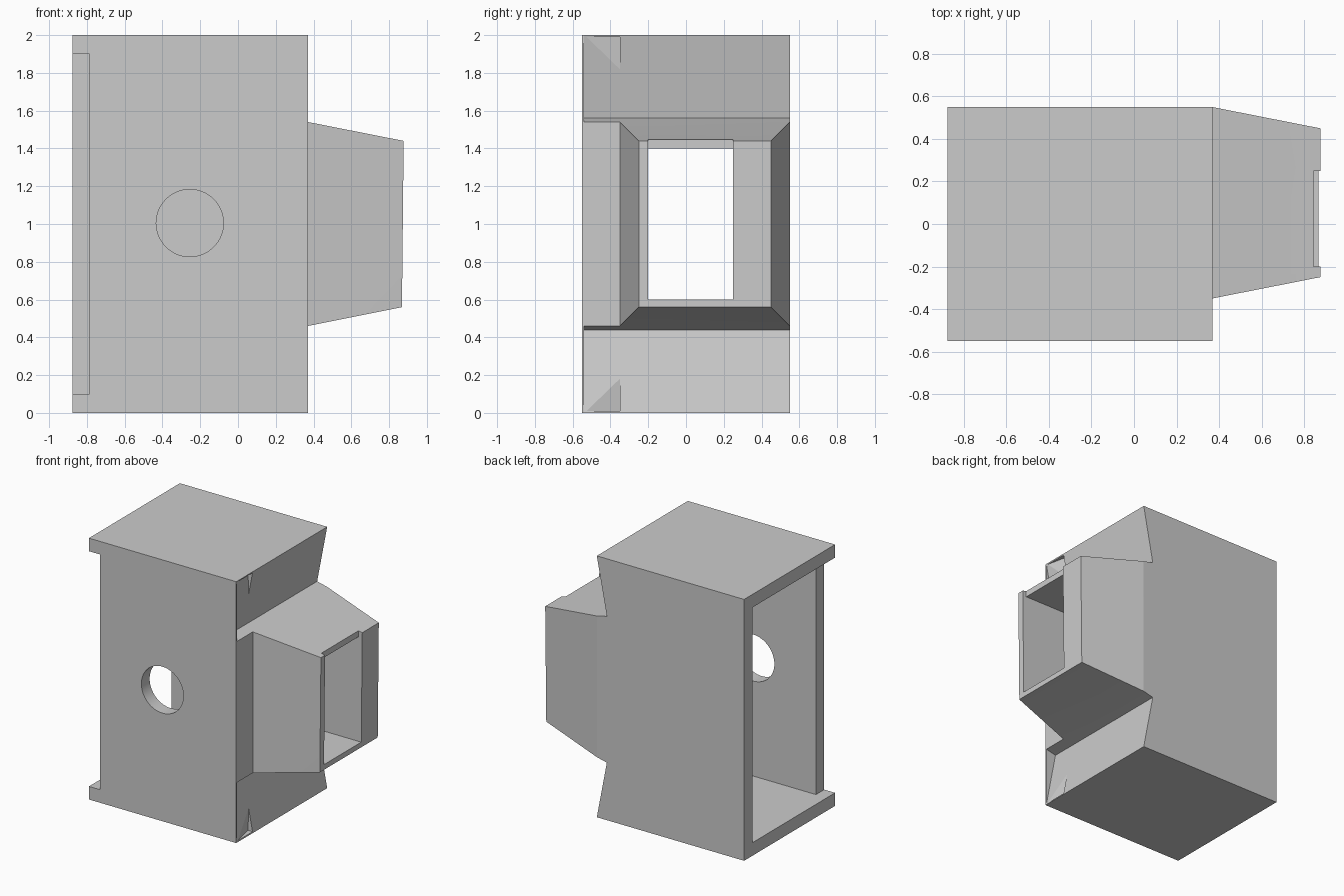
import bpy, bmesh, math

if "Cube" in bpy.data.objects:
    bpy.data.objects.remove(bpy.data.objects["Cube"])


def finish(name, bm):
    bmesh.ops.recalc_face_normals(bm, faces=bm.faces)
    mesh = bpy.data.meshes.new(name)
    bm.to_mesh(mesh)
    bm.free()
    obj = bpy.data.objects.new(name, mesh)
    bpy.context.collection.objects.link(obj)
    return obj


def extrude_profile(name, pts, y0, y1):
    bm = bmesh.new()
    face = bm.faces.new([bm.verts.new((x, y0, z)) for x, z in pts])
    geom = bmesh.ops.extrude_face_region(bm, geom=[face])["geom"]
    verts = [v for v in geom if isinstance(v, bmesh.types.BMVert)]
    bmesh.ops.translate(bm, verts=verts, vec=(0, y1 - y0, 0))
    return finish(name, bm)


def box(name, x, y, z):
    pts = [(x[0], z[0]), (x[1], z[0]), (x[1], z[1]), (x[0], z[1])]
    return extrude_profile(name, pts, *y)


def hull(name, pts):
    bm = bmesh.new()
    bmesh.ops.convex_hull(bm, input=[bm.verts.new(p) for p in pts])
    return finish(name, bm)


def combine(target, tool, operation):
    mod = target.modifiers.new(tool.name, 'BOOLEAN')
    mod.operation = operation
    mod.solver = 'EXACT'
    mod.object = tool
    bpy.context.view_layer.objects.active = target
    bpy.ops.object.modifier_apply(modifier=mod.name)
    bpy.data.objects.remove(tool)


# Body with sloping notches above and below the spout
half = [(0.37, 0), (0.285, 0.44), (0.37, 0.46)]
profile = [(-0.877, 0)] + half + [(x, 2 - z) for x, z in reversed(half)] + [(-0.877, 2)]
body = extrude_profile("housing", profile, -0.54, 0.55)

# Thin front skin and tapered spout
combine(body, box("front_skin", (-0.877, 0.37), (-0.55, -0.54), (0, 2)), 'UNION')
spout = [(0.37, y, z) for y in (-0.35, 0.55) for z in (0.46, 1.54)]
spout += [(x, y, z) for y in (-0.25, 0.45) for x, z in ((0.868, 0.56), (0.877, 1.44))]
combine(body, hull("spout", spout), 'UNION')

# Hollow inside, open to the left, with the front wall set back
combine(body, box("cavity", (-1, 0.185), (-0.45, 0.45), (0.1, 1.9)), 'DIFFERENCE')
combine(body, box("front_setback", (-1, -0.785), (-0.7, -0.4), (0.1, 1.9)), 'DIFFERENCE')

# Spout opening and its shallow top notch
combine(body, box("spout_tunnel", (0.1, 1), (-0.2, 0.25), (0.6, 1.4)), 'DIFFERENCE')
combine(body, box("spout_notch", (0.845, 1), (-0.2, 0.25), (1.3, 1.5)), 'DIFFERENCE')

# Round hole in the front wall
circle = [(-0.255 + 0.178 * math.cos(a), 1.005 + 0.178 * math.sin(a))
          for a in (i * math.tau / 64 for i in range(64))]
combine(body, extrude_profile("front_hole", circle, -0.7, -0.3), 'DIFFERENCE')

# Small wedge dents in the two sloping faces
dent = [(0.37, -0.535, 1.99), (0.335, -0.35, 1.82), (0.33, -0.35, 1.99), (0.40, -0.35, 1.99)]
for mirrored in (False, True):
    pts = [(x, y, 2 - z if mirrored else z) for x, y, z in dent]
    combine(body, hull("dent", pts), 'DIFFERENCE')

# Smooth only the round hole
body.select_set(True)
bpy.context.view_layer.objects.active = body
bpy.ops.object.shade_smooth_by_angle(angle=math.radians(8))
